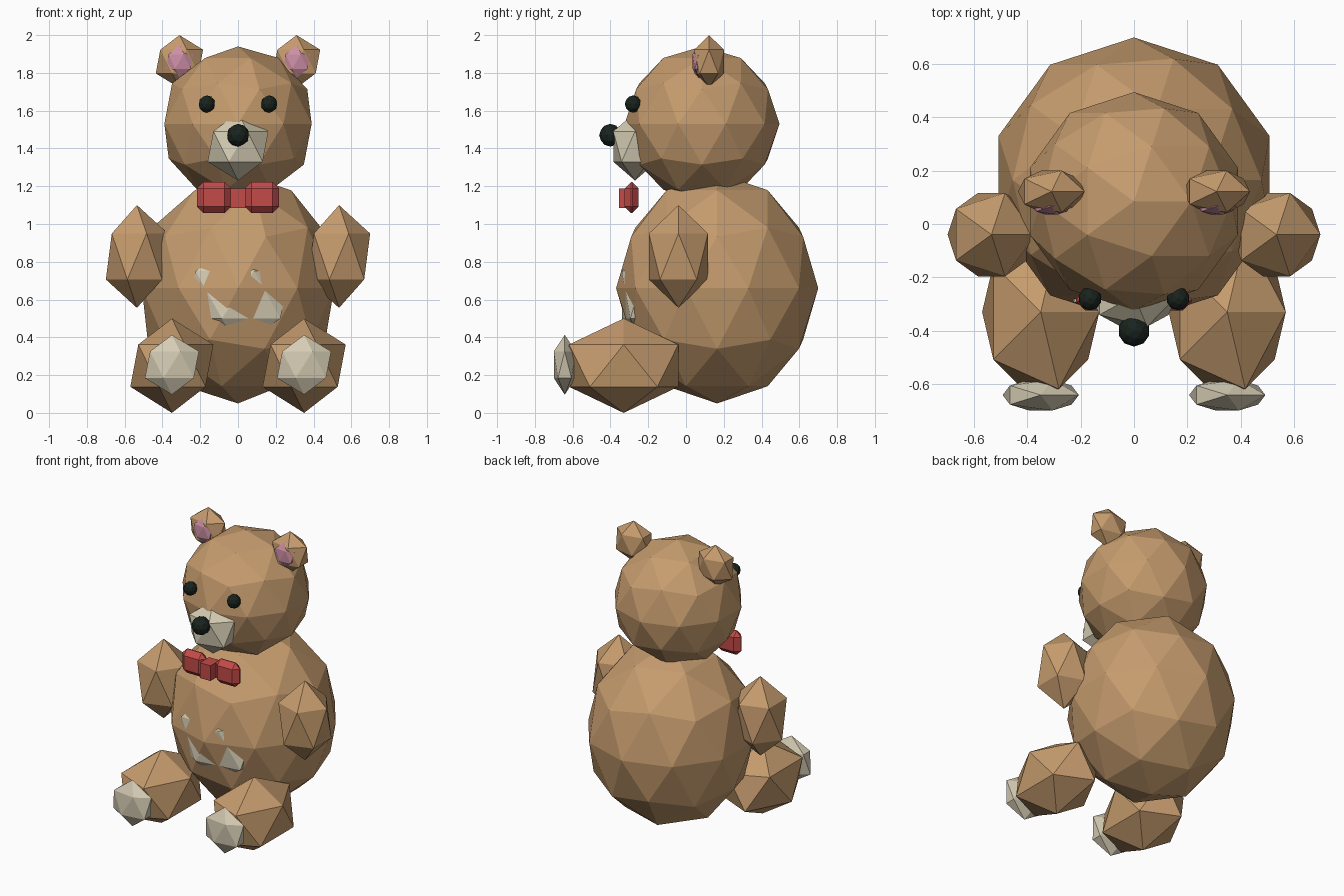
import bpy
import bmesh
from mathutils import Matrix, Vector

if "Cube" in bpy.data.objects:
    bpy.data.objects.remove(bpy.data.objects["Cube"])


def material(name, rgb):
    m = bpy.data.materials.new(name)
    m.diffuse_color = (*rgb, 1.0)
    m.use_nodes = True
    m.node_tree.nodes["Principled BSDF"].inputs["Base Color"].default_value = m.diffuse_color
    return m


FUR = material("tan_fur", (0.56, 0.33, 0.155))
CREAM = material("cream_pad", (0.66, 0.60, 0.45))
PINK = material("ear_pink", (0.60, 0.27, 0.37))
DARK = material("dark_button", (0.010, 0.017, 0.013))
RED = material("bow_red", (0.55, 0.07, 0.065))


def finish(name, bm, centre, mat):
    mesh = bpy.data.meshes.new(name)
    bm.to_mesh(mesh)
    bm.free()
    mesh.materials.append(mat)
    obj = bpy.data.objects.new(name, mesh)
    obj.location = centre
    bpy.context.collection.objects.link(obj)
    return obj


def ball(name, centre, radii, mat, detail=1):
    """Flat-faced ellipsoid: detail 1 has 20 faces, detail 2 has 80."""
    bm = bmesh.new()
    bmesh.ops.create_icosphere(bm, subdivisions=detail, radius=1.0)
    bmesh.ops.scale(bm, vec=Vector(radii), verts=bm.verts)
    return finish(name, bm, centre, mat)


def block(name, centre, size, mat, bevel=0.0):
    """Box with optional single-step chamfer."""
    bm = bmesh.new()
    bmesh.ops.create_cube(bm, size=1.0, matrix=Matrix.Diagonal((*size, 1.0)))
    if bevel:
        bmesh.ops.bevel(bm, geom=bm.edges[:], offset=bevel, segments=1,
                        profile=0.5, affect='EDGES')
    return finish(name, bm, centre, mat)


# Torso, with a belly patch just breaking through its front
ball("body", (0, 0.165, 0.66), (0.535, 0.535, 0.61), FUR, 2)
ball("belly_patch", (0, -0.221, 0.625), (0.31, 0.14, 0.28), CREAM)

# Head, snout and nose
ball("head", (0, 0.085, 1.53), (0.41, 0.41, 0.41), FUR, 2)
ball("snout", (0, -0.27, 1.41), (0.18, 0.135, 0.18), CREAM)
ball("nose", (0, -0.40, 1.47), (0.06, 0.06, 0.06), DARK, 2)

# Paired parts (same orientation on both sides)
for side, s in (("left", -1), ("right", 1)):
    ball(f"eye_{side}", (s * 0.165, -0.28, 1.635), (0.044, 0.044, 0.046), DARK, 2)
    ball(f"ear_{side}", (s * 0.31, 0.122, 1.86), (0.14, 0.092, 0.14), FUR)
    ball(f"inner_ear_{side}", (s * 0.31, 0.066, 1.86), (0.08, 0.036, 0.086), PINK)
    ball(f"arm_{side}", (s * 0.535, -0.04, 0.828), (0.184, 0.184, 0.272), FUR)
    ball(f"leg_{side}", (s * 0.35, -0.33, 0.25), (0.246, 0.34, 0.25), FUR)
    ball(f"foot_pad_{side}", (s * 0.35, -0.642, 0.255), (0.16, 0.068, 0.158), CREAM)
    # Bow lobe with fully chamfered edges
    block(f"bow_lobe_{side}", (s * 0.127, -0.288, 1.14), (0.18, 0.075, 0.164), RED, 0.034)

# Bow knot
block("bow_knot", (0, -0.306, 1.137), (0.08, 0.10, 0.104), RED)
